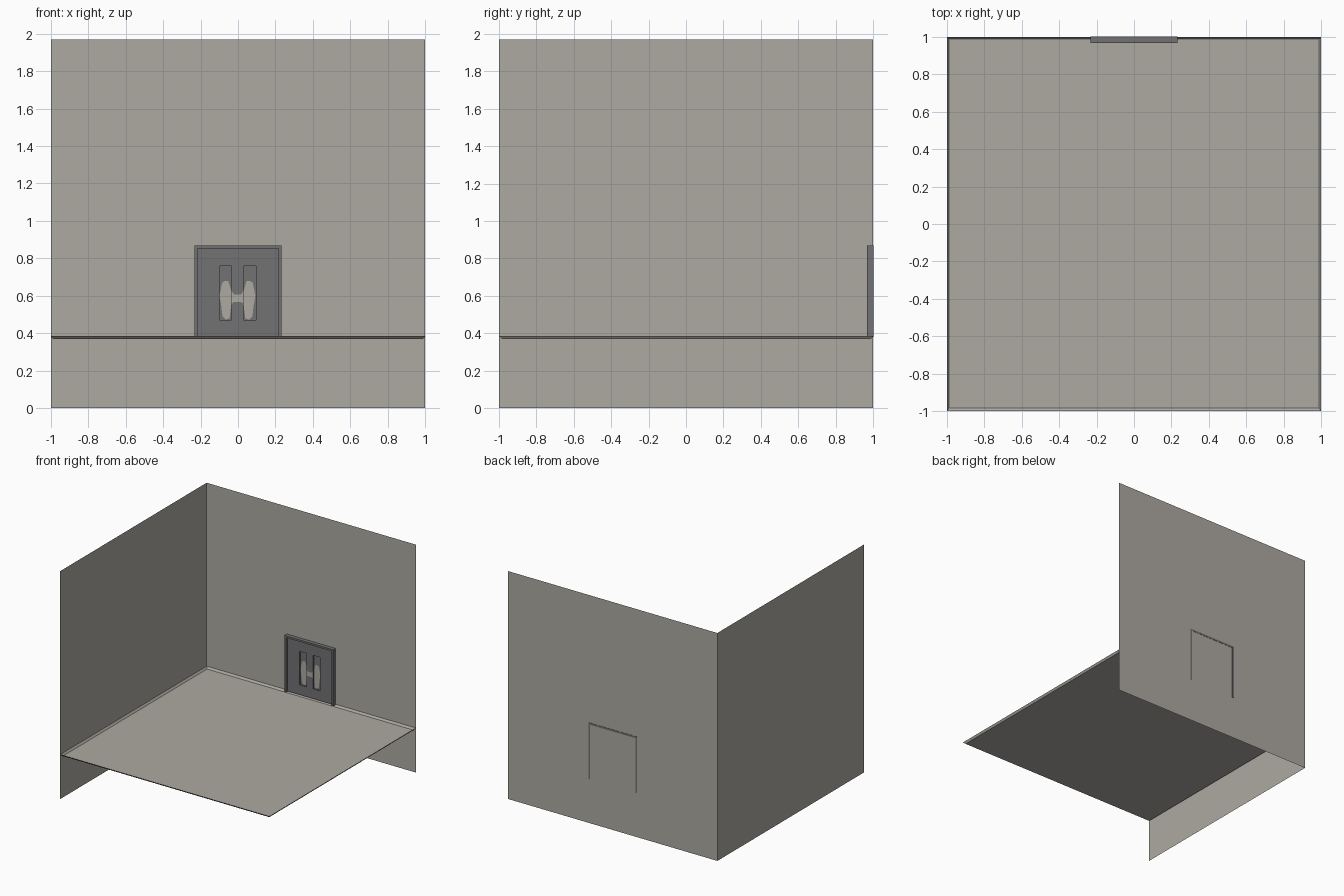
import bpy

if "Cube" in bpy.data.objects:
    bpy.data.objects.remove(bpy.data.objects["Cube"])


def material(name, rgb):
    m = bpy.data.materials.new(name)
    m.diffuse_color = (*rgb, 1)
    m.use_nodes = True
    m.node_tree.nodes["Principled BSDF"].inputs["Base Color"].default_value = m.diffuse_color
    return m


STONE = material("warm_stone", (0.42, 0.40, 0.36))
GREY = material("door_grey", (0.168, 0.168, 0.175))


def mesh(name, verts, faces, mat):
    me = bpy.data.meshes.new(name)
    me.from_pydata(verts, [], faces)
    me.materials.append(mat)
    ob = bpy.data.objects.new(name, me)
    bpy.context.collection.objects.link(ob)
    return ob


def box(name, x0, x1, y0, y1, z0, z1, mat):
    v = [(x, y, z) for z in (z0, z1) for x, y in ((x0, y0), (x1, y0), (x1, y1), (x0, y1))]
    f = [(3, 2, 1, 0), (4, 5, 6, 7), (0, 1, 5, 4), (1, 2, 6, 5), (2, 3, 7, 6), (3, 0, 4, 7)]
    return mesh(name, v, f, mat)


TOP, RIM, FLOOR = 1.97, 0.385, 0.368

# Two single-sheet walls, split at the floor line
for name, (ax, ay), (bx, by) in (("back_wall", (-1, 1), (1, 1)), ("left_wall", (-1, -1), (-1, 1))):
    v = [p for z in (0, RIM, TOP) for p in ((ax, ay, z), (bx, by, z))]
    mesh(name, v, [(0, 1, 3, 2), (2, 3, 5, 4)], STONE)

# Shallow floor tray with a sloping lip
v = [(-1, -1, RIM), (1, -1, RIM), (1, 1, RIM), (-1, 1, RIM),
     (-.987, -.982, FLOOR), (.987, -.982, FLOOR), (.987, .987, FLOOR), (-.987, .987, FLOOR)]
f = [(4, 5, 6, 7)] + [(i, (i + 1) % 4, 4 + (i + 1) % 4, 4 + i) for i in range(4)]
mesh("floor", v, f, STONE)

# Door frame, flush with the rear of the wall
W, H = 0.233, 0.868
for side, s in (("left", -1), ("right", 1)):
    a, b = sorted((s * W, s * (W - .016)))
    box("frame_" + side, a, b, .967, 1.002, RIM - .005, H, GREY)
box("frame_top", -W + .016, W - .016, .967, 1.002, H - .016, H, GREY)

# Door leaf: stiles and rails around two recessed panels
I = W - .016
for name, x0, x1, z0, z1 in (
        ("door_left_stile", -I, -.10, RIM, H - .016),
        ("door_right_stile", .095, I, RIM, H - .016),
        ("door_middle_stile", -.035, .03, .47, .76),
        ("door_top_rail", -.10, .095, .76, H - .016),
        ("door_bottom_rail", -.10, .095, RIM, .47)):
    box(name, x0, x1, .983, .998, z0, z1, GREY)
box("door_panel", -.10, .095, .994, .998, .47, .76, GREY)

# Pale patches in the panels, joined by a small bar
shape = [(-.068, .68), (-.052, .68), (-.037, .63), (-.035, .56), (-.045, .48),
         (-.065, .473), (-.083, .49), (-.09, .55), (-.099, .60), (-.085, .67)]
mesh("left_patch", [(x, .9925, z) for x, z in shape], [tuple(reversed(range(10)))], STONE)
mesh("right_patch", [(-x - .006, .9925, z) for x, z in shape], [tuple(range(10))], STONE)
bar = [(-.037, .63), (-.02, .607), (.016, .607), (.032, .63),
       (.032, .555), (.016, .568), (-.02, .568), (-.037, .555)]
mesh("patch_bar", [(x, .982, z) for x, z in bar], [tuple(reversed(range(8)))], STONE)
